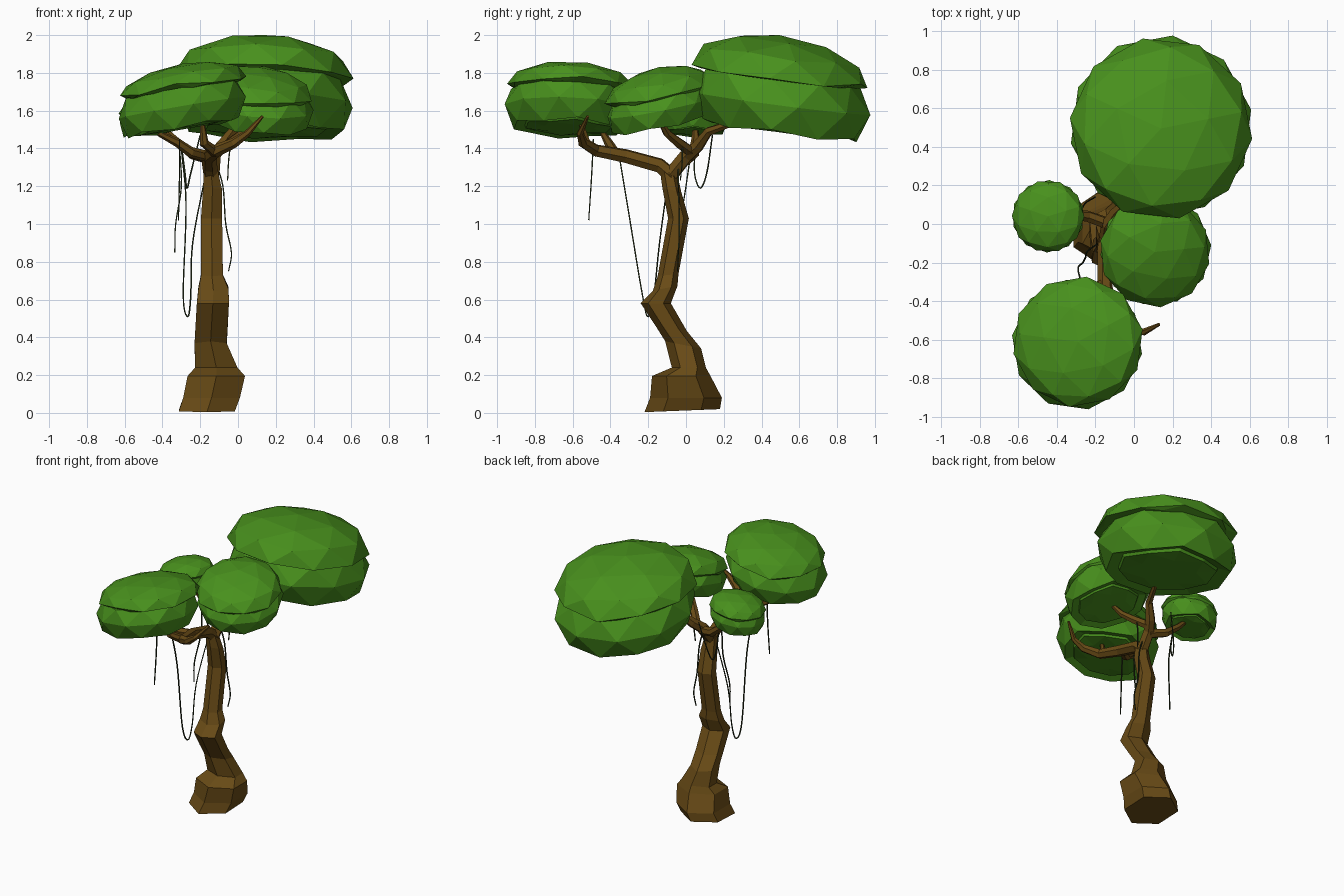
import bpy, bmesh, math, random
from mathutils import Vector

random.seed(4)


def material(name, rgb):
    m = bpy.data.materials.new(name)
    m.diffuse_color = (*rgb, 1)
    return m


LEAF = material("leaf_green", (0.065, 0.28, 0.012))
BARK = material("bark_brown", (0.14, 0.07, 0.008))
VINE = material("vine_dark", (0.02, 0.03, 0.01))


def finish(name, bm, mat):
    bmesh.ops.recalc_face_normals(bm, faces=bm.faces)
    me = bpy.data.meshes.new(name)
    bm.to_mesh(me)
    bm.free()
    me.materials.append(mat)
    ob = bpy.data.objects.new(name, me)
    bpy.context.collection.objects.link(ob)
    return ob


def skin(bm, rings):
    # bridge consecutive vertex rings and close both ends
    n = len(rings[0])
    for a, b in zip(rings, rings[1:]):
        for i in range(n):
            j = (i + 1) % n
            bm.faces.new((a[i], a[j], b[j], b[i]))
    bm.faces.new(rings[0][::-1])
    bm.faces.new(rings[-1])


def tube(name, path, r0, r1, sides, mat):
    pts = [Vector(p) for p in path]
    bm = bmesh.new()
    rings = []
    up = None
    for i, p in enumerate(pts):
        d = (pts[min(i + 1, len(pts) - 1)] - pts[max(i - 1, 0)]).normalized()
        if up is None:
            up = d.orthogonal()
        u = (up - d * up.dot(d)).normalized()
        v = d.cross(u)
        up = u
        f = i / (len(pts) - 1)
        r = r0 + (r1 - r0) * f ** 2
        rings.append([bm.verts.new(p + r * (u * math.cos(t) + v * math.sin(t)))
                      for t in (math.tau * k / sides for k in range(sides))])
    skin(bm, rings)
    return finish(name, bm, mat)


def smooth_path(path, steps=5):
    # Catmull-Rom resampling for hanging vines
    P = [Vector(p) for p in path]
    P = [2 * P[0] - P[1]] + P + [2 * P[-1] - P[-2]]
    out = []
    for i in range(1, len(P) - 2):
        a, b, c, d = P[i - 1:i + 3]
        for s in range(steps):
            t = s / steps
            out.append(0.5 * (2 * b + (c - a) * t + (2 * a - 5 * b + 4 * c - d) * t * t
                              + (3 * b - a - 3 * c + d) * t ** 3))
    return out + [P[-2]]


def canopy(name, x, y, r, z_body, rz, z_rim, cap_h, sx, sy, spin, dx, dy):
    # domed cap with a lip, a body below it, and a smaller layer nested underneath
    for part in ("cap", "body", "underside"):
        bm = bmesh.new()
        bmesh.ops.create_icosphere(bm, subdivisions=2, radius=1)
        a = spin + (0 if part == "cap" else 0.3)
        c, s = math.cos(a), math.sin(a)
        ox, oy = (0, 0) if part == "cap" else (dx, dy)
        for v in bm.verts:
            px, py, pz = v.co.x * c - v.co.y * s, v.co.x * s + v.co.y * c, v.co.z
            rr = r
            if part == "cap":
                h = z_rim + (cap_h * pz if pz > -0.1 else -0.02)
                if abs(pz) < 0.1:
                    h += random.uniform(-0.05, 0.05) * r
            elif part == "body":
                h = z_body + rz * (min(pz, 0.45) if pz > -0.7 else -0.3)
            else:
                rr = r * 0.78
                h = z_body + rz * (max(pz, -0.5) if pz < 0 else 0)
            v.co = (x + ox + rr * px, y + oy + rr * py, h + sx * rr * px + sy * rr * py)
        finish(f"{name}_{part}", bm, LEAF)


canopy("large_canopy", 0.14, 0.495, 0.475, 1.64, 0.30, 1.79, 0.21, -0.03, -0.13, 0.2, 0, 0.01)
canopy("front_canopy", -0.29, -0.61, 0.34, 1.615, 0.22, 1.725, 0.125, 0.17, -0.03, 0.5, -0.005, -0.015)
canopy("side_canopy", 0.108, -0.145, 0.288, 1.62, 0.19, 1.69, 0.14, -0.08, 0.2, 0.1, 0.005, 0.01)
canopy("small_canopy", -0.445, 0.04, 0.188, 1.56, 0.15, 1.61, 0.09, 0.15, 0.0, 0.3, 0, 0)

# crooked trunk: z, centre x, centre y, half width x, half width y, tilt in y
trunk = [(0.012, -0.165, -0.02, 0.148, 0.2, 0.04), (0.08, -0.14, 0.0, 0.15, 0.19, 0.0),
         (0.195, -0.115, -0.025, 0.152, 0.155, 0.0),
         (0.24, -0.115, 0.015, 0.112, 0.09, 0.0), (0.36, -0.145, -0.015, 0.085, 0.095, -0.2),
         (0.45, -0.14, -0.08, 0.085, 0.085, -0.2), (0.58, -0.133, -0.16, 0.085, 0.08, 0.0),
         (0.66, -0.13, -0.11, 0.08, 0.065, 0.2), (0.73, -0.138, -0.095, 0.058, 0.055, 0.1),
         (1.03, -0.14, -0.04, 0.056, 0.055, 0.0), (1.18, -0.135, -0.075, 0.05, 0.05, -0.2),
         (1.29, -0.145, -0.095, 0.035, 0.045, -0.2)]
bm = bmesh.new()
rings = []
for z, cx, cy, rx, ry, ty in trunk:
    rings.append([bm.verts.new((cx + 1.155 * rx * math.cos(t), cy + ry * math.sin(t),
                                max(0, z + ty * ry * math.sin(t))))
                  for t in (math.tau * (k + 0.5) / 6 for k in range(6))])
skin(bm, rings)
finish("trunk", bm, BARK)

# branches
B = [("front_branch", [(-0.14, -0.07, 1.25), (-0.15, -0.14, 1.31), (-0.15, -0.32, 1.36),
                       (-0.11, -0.48, 1.39), (-0.02, -0.545, 1.43), (0.05, -0.56, 1.48), (0.13, -0.52, 1.57)], 0.042, 0.008),
     ("front_fork_a", [(-0.12, -0.46, 1.38), (-0.18, -0.53, 1.43), (-0.19, -0.56, 1.55)], 0.03, 0.01),
     ("front_fork_b", [(-0.15, -0.30, 1.355), (-0.25, -0.38, 1.38), (-0.32, -0.41, 1.43), (-0.42, -0.44, 1.48)], 0.03, 0.015),
     ("back_branch", [(-0.14, -0.08, 1.26), (-0.13, 0.0, 1.36), (-0.09, 0.06, 1.41),
                      (-0.03, 0.12, 1.49), (0.06, 0.32, 1.56)], 0.042, 0.012),
     ("side_fork", [(-0.11, 0.03, 1.38), (-0.04, -0.04, 1.43), (0.02, -0.10, 1.48), (0.08, -0.14, 1.55)], 0.03, 0.012),
     ("small_fork", [(-0.13, 0.0, 1.34), (-0.24, 0.04, 1.37), (-0.33, 0.05, 1.44), (-0.42, 0.05, 1.53)], 0.032, 0.012)]
for name, path, r0, r1 in B:
    tube(name, path, r0, r1, 6, BARK)

# hanging vines
V = [[(-0.30, -0.36, 1.40), (-0.275, -0.31, 1.1), (-0.29, -0.23, 0.62), (-0.265, -0.20, 0.51),
      (-0.25, -0.17, 0.62), (-0.24, -0.14, 0.9), (-0.17, -0.09, 1.27)],
     [(-0.31, -0.49, 1.45), (-0.31, -0.50, 1.25), (-0.315, -0.515, 1.02)],
     [(-0.12, -0.04, 1.33), (-0.08, -0.04, 1.2), (-0.065, -0.035, 1.0), (-0.035, -0.04, 0.85), (-0.05, -0.045, 0.75)],
     [(-0.30, 0.05, 1.42), (-0.28, 0.045, 1.27), (-0.27, 0.075, 1.19), (-0.25, 0.11, 1.27), (-0.2, 0.14, 1.47)],
     [(-0.31, 0.03, 1.41), (-0.30, 0.0, 1.2), (-0.33, -0.03, 1.0), (-0.335, -0.03, 0.85)],
     [(-0.04, -0.02, 1.42), (-0.05, -0.02, 1.33), (-0.055, -0.03, 1.23)]]
for i, path in enumerate(V):
    tube(f"vine_{i + 1}", smooth_path(path), 0.005, 0.004, 4, VINE)
